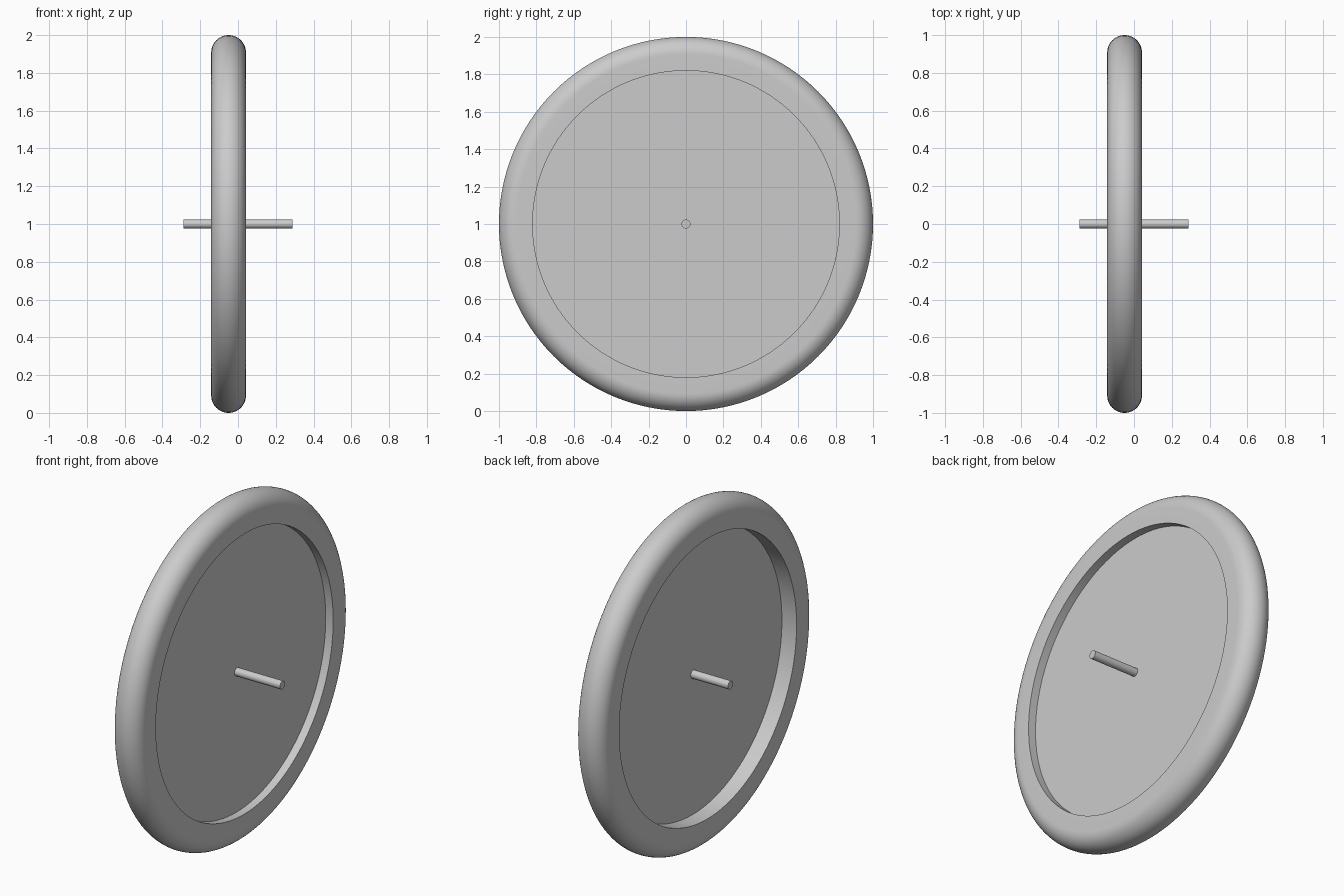
import bpy
import math
from mathutils import Matrix

cube = bpy.data.objects.get("Cube")
if cube:
    bpy.data.objects.remove(cube, do_unlink=True)

RIM_X = -0.05        # middle of the rim along the axle
HALF_WIDTH = 0.092   # half the rim width, also its rounding radius
HOLE_R = 0.82
SEGMENTS = 128

grey = bpy.data.materials.new("light_grey")
grey.use_nodes = True
colour = (0.6, 0.6, 0.6, 1)
grey.diffuse_color = colour
grey.node_tree.nodes["Principled BSDF"].inputs["Base Color"].default_value = colour


def finish(obj, name):
    obj.name = name
    obj.data.materials.append(grey)
    bpy.ops.object.select_all(action='DESELECT')
    obj.select_set(True)
    bpy.context.view_layer.objects.active = obj
    bpy.ops.object.shade_smooth_by_angle(angle=math.radians(35))


def lathe(name, profile):
    """Spin a closed (x, radius) profile around the axle."""
    n = len(profile)
    verts, faces = [], []
    for i in range(SEGMENTS):
        a = math.tau * i / SEGMENTS
        verts += [(x, r * math.cos(a), 1 + r * math.sin(a)) for x, r in profile]
        j = (i + 1) % SEGMENTS
        for k in range(n):
            m = (k + 1) % n
            faces.append((i * n + k, i * n + m, j * n + m, j * n + k))
    mesh = bpy.data.meshes.new(name)
    mesh.from_pydata(verts, [], faces)
    obj = bpy.data.objects.new(name, mesh)
    bpy.context.collection.objects.link(obj)
    finish(obj, name)


def rod(name, x0, x1, radius, sides):
    """Cylinder lying along x at axle height."""
    bpy.ops.mesh.primitive_cylinder_add(vertices=sides, radius=radius, depth=x1 - x0)
    obj = bpy.context.object
    obj.data.transform(Matrix.Translation(((x0 + x1) / 2, 0, 1))
                       @ Matrix.Rotation(math.pi / 2, 4, 'Y'))
    finish(obj, name)


# Rim: flat sides, straight inner wall, half-round outer edge
arc = [math.pi * i / 24 for i in range(25)]
profile = [(RIM_X + HALF_WIDTH, HOLE_R)]
profile += [(RIM_X + HALF_WIDTH * math.cos(t), 1 - HALF_WIDTH + HALF_WIDTH * math.sin(t))
            for t in arc]
profile.append((RIM_X - HALF_WIDTH, HOLE_R))
lathe("rim", profile)

# Web disc, set off-centre inside the rim
rod("web_disc", -0.047, -0.006, HOLE_R, SEGMENTS)

# Axle pin through the disc
rod("axle_pin", -0.288, 0.288, 0.024, 32)
